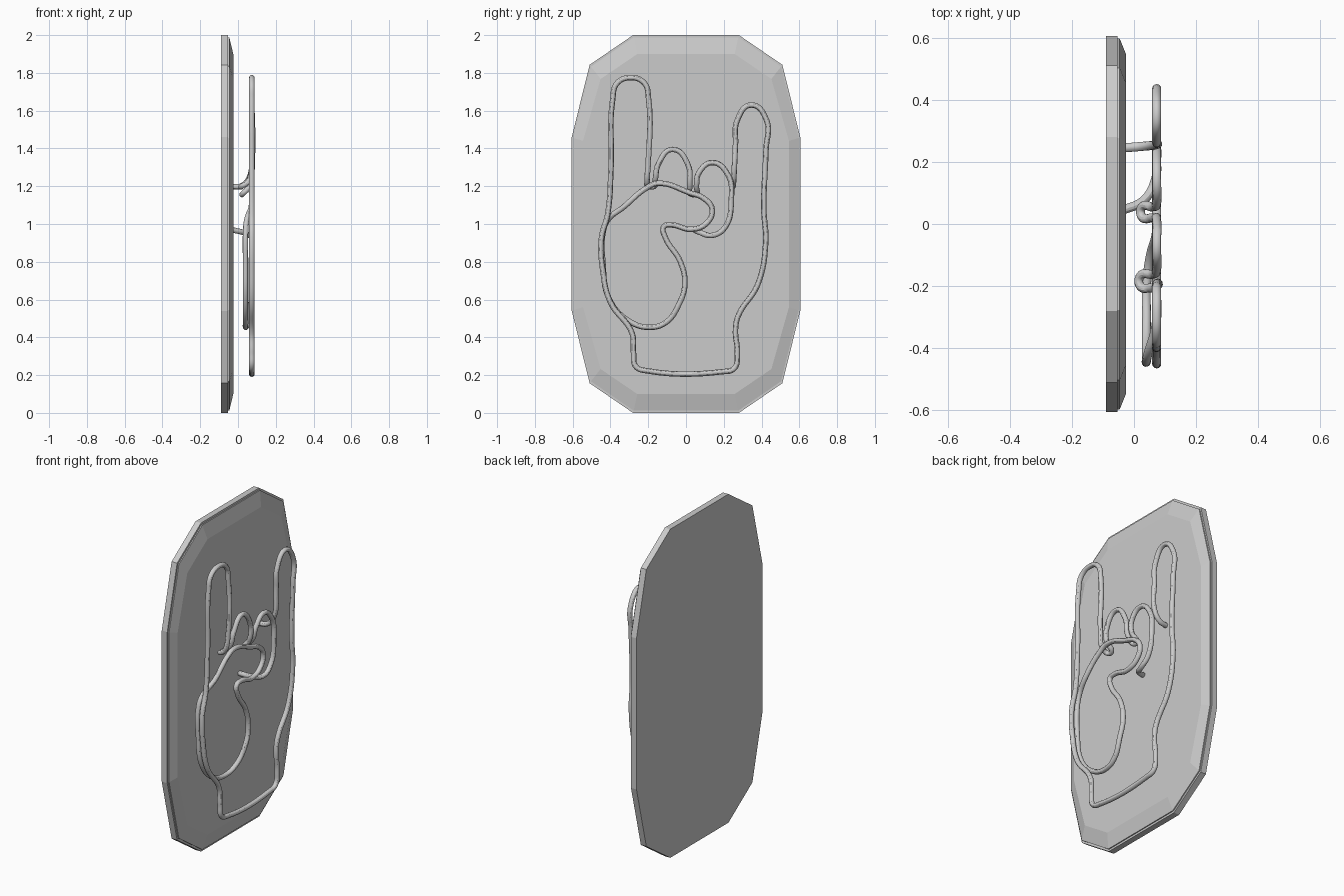
import bpy

if "Cube" in bpy.data.objects:
    bpy.data.objects.remove(bpy.data.objects["Cube"])

TUBE_X = 0.073   # depth of the main tube plane
TUBE_R = 0.0145


def outline(quarter):
    """Mirror three corner points (y, z from centre) into a closed 12-sided outline."""
    a = quarter
    b = [(y, -z) for y, z in reversed(a)]
    c = [(-y, -z) for y, z in a]
    d = [(-y, z) for y, z in reversed(a)]
    return a + b + c + d


def loft(name, rings):
    """Solid from (x, quarter outline) rings, capped at both ends."""
    verts, faces = [], []
    for x, q in rings:
        verts += [(x, y, z + 1.0) for y, z in outline(q)]
    n = 12
    for r in range(len(rings) - 1):
        for i in range(n):
            j = (i + 1) % n
            faces.append((r * n + i, (r + 1) * n + i, (r + 1) * n + j, r * n + j))
    faces.append(tuple(range(n)))
    faces.append(tuple(reversed(range((len(rings) - 1) * n, len(rings) * n))))
    me = bpy.data.meshes.new(name)
    me.from_pydata(verts, [], faces)
    ob = bpy.data.objects.new(name, me)
    bpy.context.collection.objects.link(ob)
    # consistent outward normals
    bpy.context.view_layer.objects.active = ob
    ob.select_set(True)
    bpy.ops.object.mode_set(mode='EDIT')
    bpy.ops.mesh.select_all(action='SELECT')
    bpy.ops.mesh.normals_make_consistent(inside=False)
    bpy.ops.object.mode_set(mode='OBJECT')
    ob.select_set(False)
    return ob


def tube(name, pts, closed=False):
    """Round tube through (y, z[, x]) points."""
    cu = bpy.data.curves.new(name, 'CURVE')
    cu.dimensions = '3D'
    cu.bevel_depth = TUBE_R
    cu.bevel_resolution = 4
    cu.use_fill_caps = True
    cu.resolution_u = 8
    sp = cu.splines.new('BEZIER')
    sp.bezier_points.add(len(pts) - 1)
    sp.use_cyclic_u = closed
    for bp, p in zip(sp.bezier_points, pts):
        bp.co = (p[2] if len(p) > 2 else TUBE_X, p[0], p[1])
        bp.handle_left_type = bp.handle_right_type = 'AUTO'
    ob = bpy.data.objects.new(name, cu)
    bpy.context.collection.objects.link(ob)
    bpy.ops.object.select_all(action='DESELECT')
    bpy.context.view_layer.objects.active = ob
    ob.select_set(True)
    bpy.ops.object.convert(target='MESH')
    bpy.ops.object.shade_smooth_by_angle()
    bpy.context.active_object.select_set(False)


# Backing board: flat slab plus chamfered front panel with a fine seam
full = [(0.28, 1.0), (0.51, 0.843), (0.605, 0.46)]
seam = [(0.277, 0.988), (0.503, 0.833), (0.597, 0.456)]
face = [(0.258, 0.90), (0.452, 0.768), (0.545, 0.44)]
loft("back_panel", [(-0.09, full), (-0.053, full)])
loft("front_panel", [(-0.0525, seam), (-0.046, seam), (-0.025, face)])

# Hand outline: one continuous bent tube, both ends running into the board
hand = [
    # little finger
    (0.245, 1.195, -0.035), (0.25, 1.205, 0.025), (0.254, 1.26, 0.065), (0.262, 1.42),
    (0.272, 1.55), (0.345, 1.63), (0.428, 1.545), (0.424, 1.40), (0.412, 1.08),
    # outer palm and wrist
    (0.422, 0.90), (0.38, 0.68), (0.275, 0.51), (0.262, 0.44), (0.272, 0.31),
    (0.255, 0.235), (0.19, 0.218), (-0.20, 0.222), (-0.265, 0.245), (-0.278, 0.32),
    (-0.285, 0.42), (-0.40, 0.585), (-0.44, 0.75), (-0.447, 0.93), (-0.415, 1.05),
    # index finger
    (-0.397, 1.30), (-0.388, 1.66), (-0.365, 1.745), (-0.29, 1.775), (-0.22, 1.745),
    (-0.198, 1.66), (-0.20, 1.32), (-0.206, 1.225, 0.055),
    # return bend, middle finger
    (-0.20, 1.20, 0.02), (-0.168, 1.20, 0.02), (-0.162, 1.24, 0.06), (-0.145, 1.32),
    (-0.07, 1.395), (0.012, 1.31), (0.02, 1.20, 0.06),
    # return bend, ring finger
    (0.024, 1.16, 0.025), (0.054, 1.16, 0.025), (0.055, 1.20, 0.06), (0.068, 1.27),
]
ring = [
    (0.14, 1.325), (0.222, 1.26), (0.24, 1.13), (0.205, 0.98),
    (0.14, 0.94, 0.068), (0.075, 0.955, 0.03), (0.045, 0.97, -0.035),
]
tube("hand_outline_tube", hand + ring)

# Thumb: closed tube dipping behind the palm edge
thumb = [
    (-0.15, 1.215), (-0.21, 1.19), (-0.33, 1.09, 0.07), (-0.415, 1.02, 0.046),
    (-0.44, 0.95, 0.04), (-0.44, 0.80, 0.04), (-0.405, 0.60, 0.04),
    (-0.30, 0.485, 0.04), (-0.19, 0.453, 0.041), (-0.105, 0.48, 0.052),
    (-0.04, 0.57, 0.07), (-0.006, 0.68), (-0.03, 0.80), (-0.11, 0.93),
    (-0.118, 0.985), (-0.08, 0.995), (0.03, 0.972), (0.11, 1.005),
    (0.138, 1.08), (0.095, 1.135), (0.02, 1.165),
]
tube("thumb_tube", thumb, closed=True)
